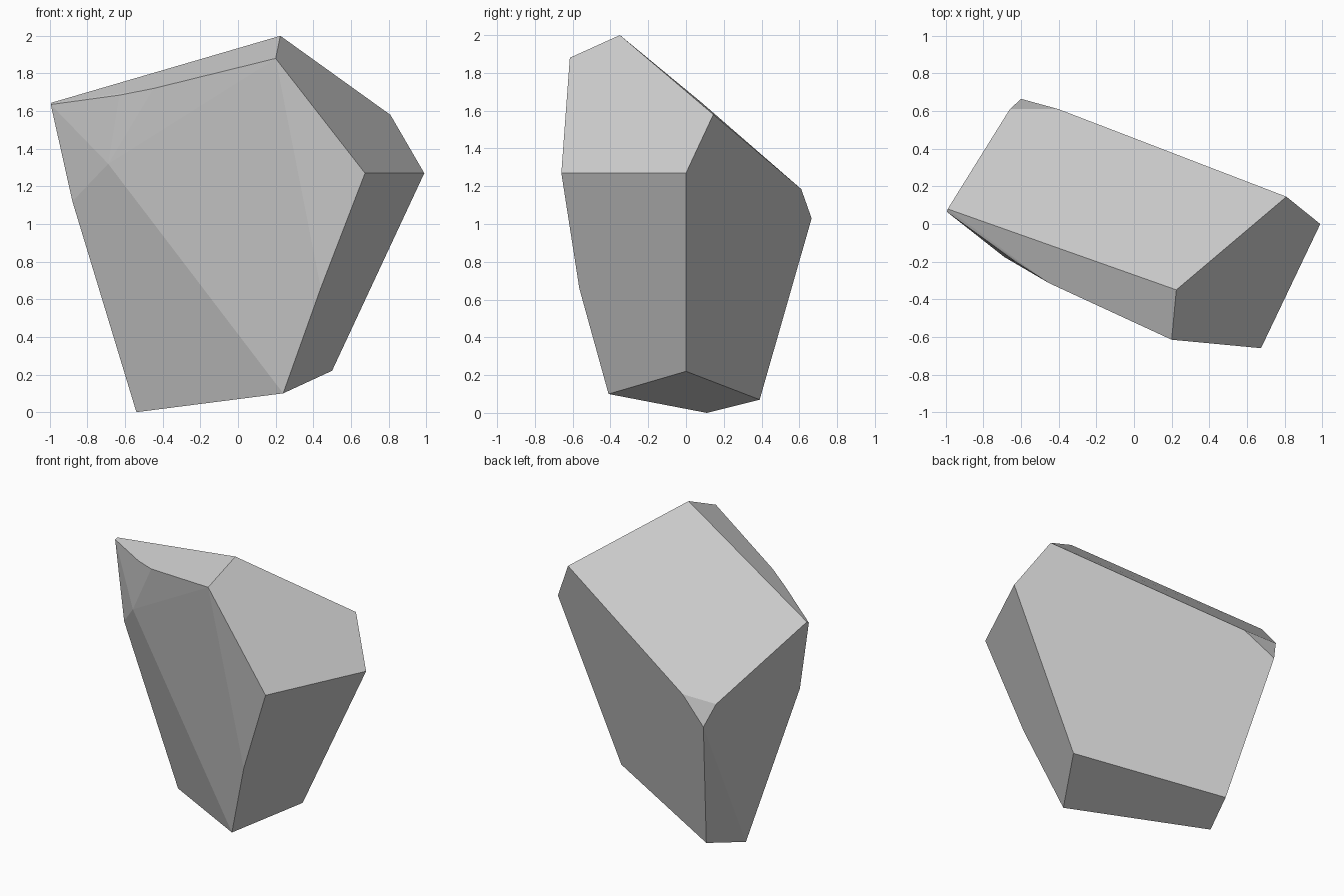
import bpy, bmesh
from math import radians

if "Cube" in bpy.data.objects:
    bpy.data.objects.remove(bpy.data.objects["Cube"])

# Corner points of the cut stone, grouped by level
base = [(-0.54, 0.11, 0.00), (0.24, -0.41, 0.10), (0.50, 0.00, 0.22), (-0.43, 0.39, 0.07)]
waist = [(0.44, -0.565, 0.66), (0.675, -0.66, 1.27), (0.99, 0.00, 1.27),
         (-0.60, 0.665, 1.03), (-0.66, 0.61, 1.185), (-0.40, 0.61, 1.185)]
left_chips = [(-0.88, 0.00, 1.12), (-0.945, 0.04, 1.42), (-0.69, -0.175, 1.32)]
crown = [(0.225, -0.35, 2.00), (0.20, -0.615, 1.88), (-0.45, -0.315, 1.72),
         (-0.63, -0.20, 1.685), (-0.995, 0.065, 1.635), (-0.99, 0.08, 1.645), (0.81, 0.145, 1.58)]

# Wrap the points in a convex hull and merge nearly flat facets
bm = bmesh.new()
for p in base + waist + left_chips + crown:
    bm.verts.new(p)
hull = bmesh.ops.convex_hull(bm, input=bm.verts[:])
loose = [v for v in bm.verts if not v.link_faces]
bmesh.ops.delete(bm, geom=loose, context='VERTS')
bmesh.ops.dissolve_limit(bm, angle_limit=radians(1.5), verts=bm.verts[:], edges=bm.edges[:])
bmesh.ops.recalc_face_normals(bm, faces=bm.faces[:])

mesh = bpy.data.meshes.new("rock")
bm.to_mesh(mesh)
bm.free()
rock = bpy.data.objects.new("rock", mesh)
bpy.context.collection.objects.link(rock)
